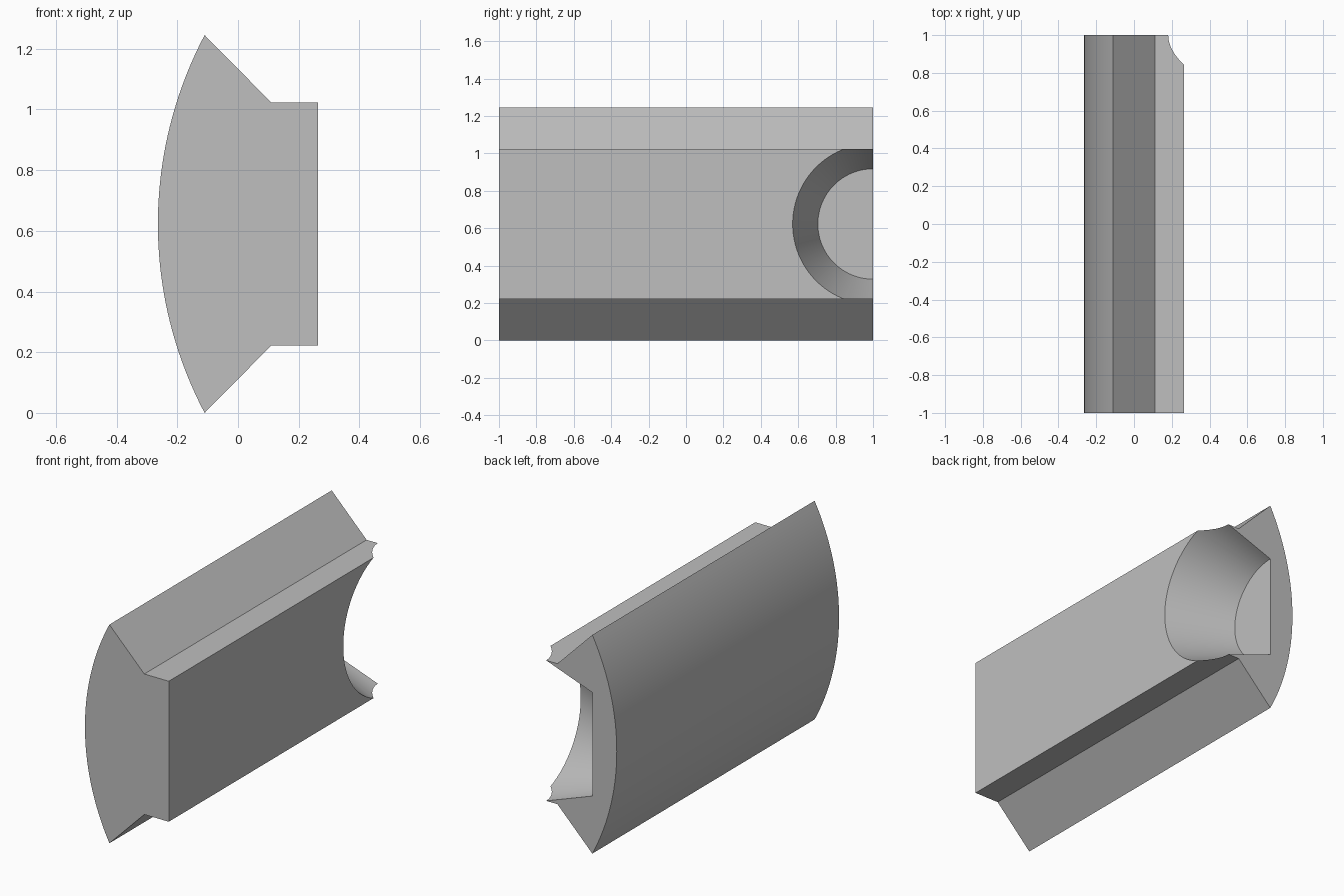
import bpy, bmesh, math
from mathutils import Matrix

cube = bpy.data.objects.get("Cube")
if cube:
    bpy.data.objects.remove(cube, do_unlink=True)

HEIGHT, HALF_LENGTH = 1.245, 1.0
MID = HEIGHT / 2
EDGE_X, FACE_X = -0.11, 0.264      # bow tips and flat face
NECK_X, NECK_HALF = 0.11, 0.4      # start and half height of the rail
BULGE = 0.154                      # depth of the bowed side

grey = bpy.data.materials.new("light grey")
grey.use_nodes = True
colour = (0.52, 0.52, 0.52, 1)
grey.diffuse_color = colour
grey.node_tree.nodes["Principled BSDF"].inputs["Base Color"].default_value = colour


def make_object(name, bm):
    bmesh.ops.recalc_face_normals(bm, faces=bm.faces)
    mesh = bpy.data.meshes.new(name)
    bm.to_mesh(mesh)
    bm.free()
    mesh.materials.append(grey)
    obj = bpy.data.objects.new(name, mesh)
    bpy.context.collection.objects.link(obj)
    return obj


# Bar: cross-section with bowed side and stepped rail, extruded along y
radius = (MID ** 2 + BULGE ** 2) / (2 * BULGE)
sweep = math.asin(MID / radius)
centre_x = EDGE_X - BULGE + radius
steps = 48
profile = []
for i in range(steps + 1):
    a = sweep * (2 * i / steps - 1)
    profile.append((centre_x - radius * math.cos(a), MID + radius * math.sin(a)))
profile += [(NECK_X, MID + NECK_HALF), (FACE_X, MID + NECK_HALF),
            (FACE_X, MID - NECK_HALF), (NECK_X, MID - NECK_HALF)]

bm = bmesh.new()
section = bm.faces.new([bm.verts.new((x, -HALF_LENGTH, z)) for x, z in profile])
side = bmesh.ops.extrude_face_region(bm, geom=[section], use_keep_orig=True)["geom"]
bmesh.ops.translate(bm, vec=(0, 2 * HALF_LENGTH, 0),
                    verts=[v for v in side if isinstance(v, bmesh.types.BMVert)])
bar = make_object("bar", bm)

# Tapered round recess in the back end of the rail
floor_radius, mouth_radius = 0.295, 0.43
depth = FACE_X - EDGE_X
slope = (mouth_radius - floor_radius) / depth
length = depth + 0.1
bm = bmesh.new()
bmesh.ops.create_cone(bm, cap_ends=True, segments=96, radius1=floor_radius,
                      radius2=floor_radius + slope * length, depth=length,
                      matrix=Matrix.Translation((EDGE_X + length / 2, HALF_LENGTH, MID))
                      @ Matrix.Rotation(math.pi / 2, 4, 'Y'))
cutter = make_object("recess_cutter", bm)
cutter.hide_render = True

cut = bar.modifiers.new("recess", 'BOOLEAN')
cut.operation = 'DIFFERENCE'
cut.solver = 'EXACT'
cut.object = cutter

bpy.ops.object.select_all(action='DESELECT')
bar.select_set(True)
bpy.context.view_layer.objects.active = bar
bpy.ops.object.modifier_apply(modifier=cut.name)
bpy.data.objects.remove(cutter, do_unlink=True)
bpy.ops.object.shade_smooth_by_angle(angle=math.radians(20))
